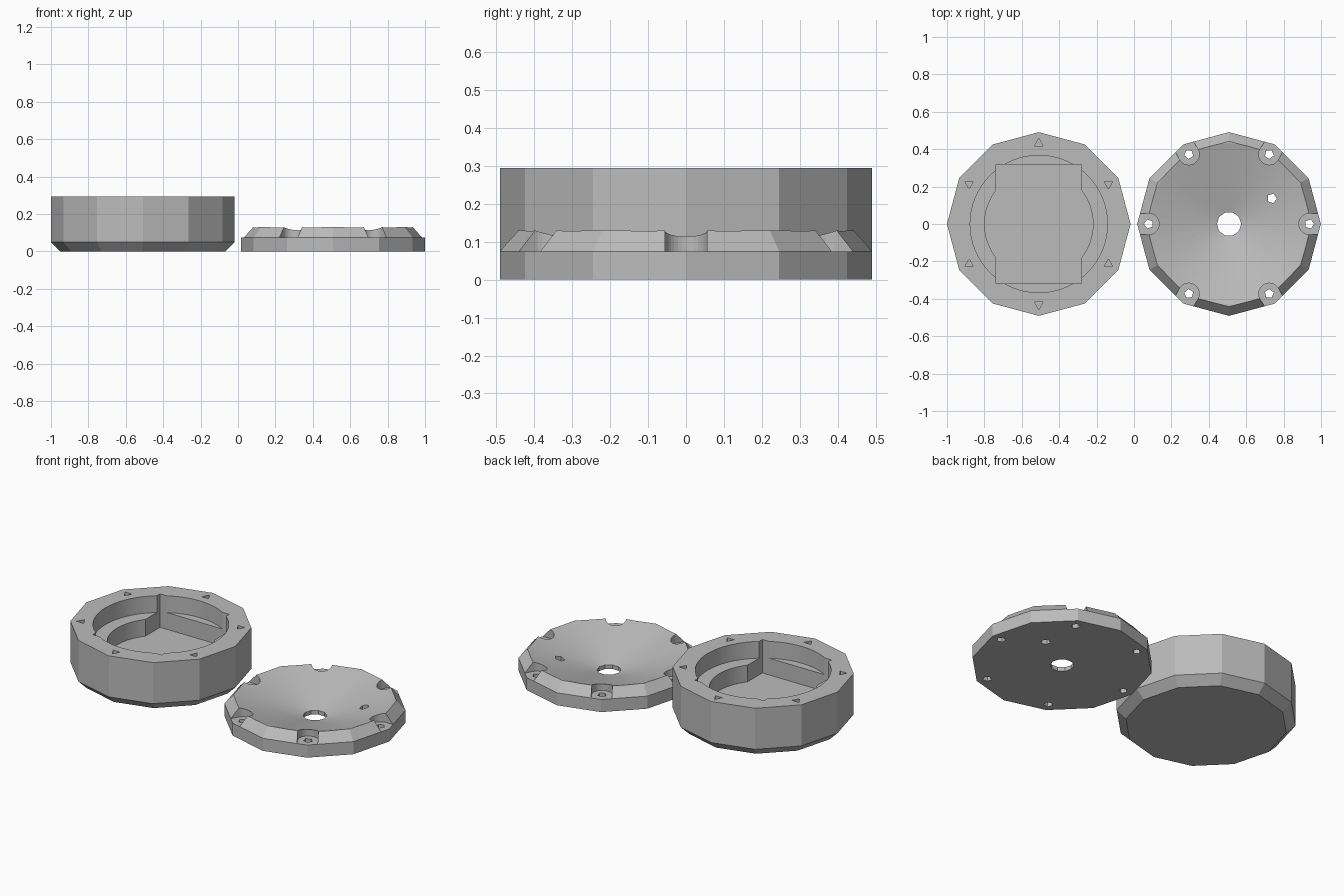
import bpy, bmesh, math
from mathutils import Matrix

if "Cube" in bpy.data.objects:
    bpy.data.objects.remove(bpy.data.objects["Cube"])

GREY = bpy.data.materials.new("light grey")
GREY.diffuse_color = (0.5, 0.5, 0.5, 1)
GREY.use_nodes = True
GREY.node_tree.nodes["Principled BSDF"].inputs["Base Color"].default_value = GREY.diffuse_color
BOX_X, LID_X, R = -0.509, 0.508, 0.491


def circle(r, n, cx=0, cy=0, turn=0):
    return [(cx + r * math.cos(turn + 2 * math.pi * i / n),
             cy + r * math.sin(turn + 2 * math.pi * i / n)) for i in range(n)]


def loft(name, sections, x=0):
    """Closed solid through (outline, z) sections with equal point counts."""
    bm = bmesh.new()
    rings = [[bm.verts.new((px, py, z)) for px, py in pts] for pts, z in sections]
    n = len(rings[0])
    bm.faces.new(rings[0][::-1])
    bm.faces.new(rings[-1])
    for a, b in zip(rings, rings[1:]):
        for i in range(n):
            j = (i + 1) % n
            bm.faces.new((a[i], a[j], b[j], b[i]))
    bmesh.ops.recalc_face_normals(bm, faces=bm.faces)
    me = bpy.data.meshes.new(name)
    bm.to_mesh(me)
    bm.free()
    me.materials.append(GREY)
    ob = bpy.data.objects.new(name, me)
    ob.location.x = x
    bpy.context.collection.objects.link(ob)
    return ob


def cut(target, sections, angle=0):
    """Subtract a lofted cutter, turned about the target's centre."""
    cutter = loft("cutter", sections)
    cutter.data.transform(Matrix.Rotation(angle, 4, 'Z'))
    cutter.location = target.location
    cutter.hide_render = True
    mod = target.modifiers.new("cut", 'BOOLEAN')
    mod.operation, mod.solver, mod.object = 'DIFFERENCE', 'EXACT', cutter
    bpy.context.view_layer.objects.active = target
    bpy.ops.object.modifier_apply(modifier=mod.name)
    bpy.data.objects.remove(cutter)


def finish(ob):
    bpy.ops.object.select_all(action='DESELECT')
    ob.select_set(True)
    bpy.context.view_layer.objects.active = ob
    bpy.ops.object.shade_smooth_by_angle(angle=math.radians(10))


# Box body with chamfered foot
box = loft("box_body", [(circle(0.44, 12), 0), (circle(R, 12), 0.05),
                        (circle(R, 12), 0.295)], BOX_X)

# Round recess, then a deeper rectangular pocket with bulged sides
cut(box, [(circle(0.367, 64), 0.195), (circle(0.367, 64), 0.4)])
half_x, half_y, bulge = 0.228, 0.318, 0.29
lim = math.acos(half_x / bulge)
arc = [(bulge * math.cos(lim * t / 8), bulge * math.sin(lim * t / 8)) for t in range(-8, 9)]
side = [(half_x, -half_y)] + arc + [(half_x, half_y)]
pocket = side + [(-px, -py) for px, py in side]
cut(box, [(pocket, 0.095), (pocket, 0.4)])

# Triangular screw holes in the rim
tri = circle(0.027, 3, 0.43, 0)
for k in range(6):
    cut(box, [(tri, 0.12), (tri, 0.4)], math.radians(30 + 60 * k))
finish(box)

# Lid with chamfered upper edge
lid = loft("dished_lid", [(circle(R, 12), 0), (circle(R, 12), 0.075),
                          (circle(0.442, 12), 0.13)], LID_X)

# Conical dish and centre hole
slope = (0.13 - 0.025) / (0.432 - 0.065)
cut(lid, [(circle(0.065 - 0.01 / slope, 72), 0.015),
          (circle(0.432 + 0.05 / slope, 72), 0.18)])
centre = circle(0.065, 10)
cut(lid, [(centre, -0.1), (centre, 0.2)])

# Cable hole
cable = circle(0.027, 5, 0.737 - LID_X, 0.137)
cut(lid, [(cable, -0.1), (cable, 0.2)])

# Screw seats open to the edge, each with a through hole
w = 0.056
seat = [(0.43 + w * math.cos(a), w * math.sin(a))
        for a in (math.pi / 2 + math.pi * i / 16 for i in range(17))]
seat += [(0.6, -w), (0.6, w)]
screw = circle(0.025, 5, 0.43, 0)
for k in range(6):
    a = math.radians(60 * k)
    cut(lid, [(seat, 0.075), (seat, 0.2)], a)
    cut(lid, [(screw, -0.1), (screw, 0.2)], a)
finish(lid)
